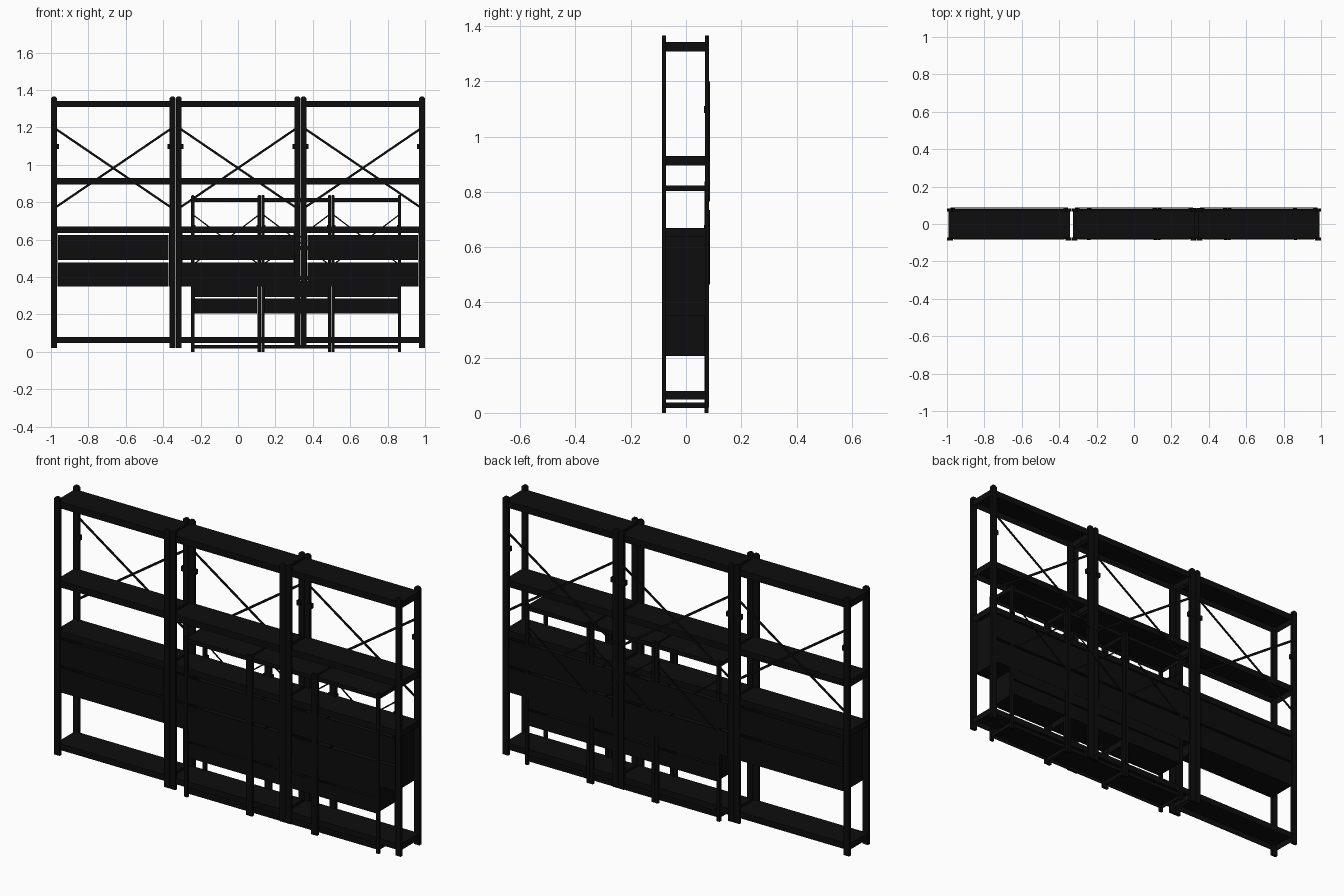
import bpy, bmesh, math
from mathutils import Matrix, Vector

if "Cube" in bpy.data.objects:
    bpy.data.objects.remove(bpy.data.objects["Cube"])

black = bpy.data.materials.new("black_steel")
black.diffuse_color = (0.004, 0.004, 0.004, 1)
black.use_nodes = True
black.node_tree.nodes["Principled BSDF"].inputs["Base Color"].default_value = black.diffuse_color


def finish(name, bm):
    bmesh.ops.recalc_face_normals(bm, faces=bm.faces)
    me = bpy.data.meshes.new(name)
    bm.to_mesh(me)
    bm.free()
    ob = bpy.data.objects.new(name, me)
    bpy.context.collection.objects.link(ob)
    me.materials.append(black)
    return ob


def box(name, lo, hi, open_side=0, wall=0.003):
    """Box between two corners; open_side +1/-1 removes the top/bottom and gives it sheet walls."""
    lo, hi = Vector(lo), Vector(hi)
    bm = bmesh.new()
    bmesh.ops.create_cube(bm, size=1, matrix=Matrix.Translation((lo + hi) / 2) @ Matrix.Diagonal((*(hi - lo), 1)))
    if open_side:
        bm.normal_update()
        f = [f for f in bm.faces if f.normal.z * open_side > 0.5]
        bmesh.ops.delete(bm, geom=f, context='FACES_ONLY')
    ob = finish(name, bm)
    if open_side:
        m = ob.modifiers.new("sheet", 'SOLIDIFY')
        m.thickness = wall
        m.offset = -1
    return ob


def post(name, x, w, y0, y1, z0, z1):
    """Upright with clipped top corners."""
    c = w * 0.25
    prof = [(x - w/2, z0), (x + w/2, z0), (x + w/2, z1 - c), (x + w/2 - c, z1),
            (x - w/2 + c, z1), (x - w/2, z1 - c)]
    bm = bmesh.new()
    f = bm.faces.new([bm.verts.new((px, y0, pz)) for px, pz in prof])
    ext = bmesh.ops.extrude_face_region(bm, geom=[f])
    bmesh.ops.translate(bm, vec=(0, y1 - y0, 0),
                        verts=[v for v in ext['geom'] if isinstance(v, bmesh.types.BMVert)])
    return finish(name, bm)


def brace(name, a, b, y, w):
    """Flat bar between two (x, z) points."""
    a, b = Vector((a[0], y, a[1])), Vector((b[0], y, b[1]))
    d = b - a
    ang = -math.atan2(d.z, d.x)
    bm = bmesh.new()
    bmesh.ops.create_cube(bm, size=1, matrix=Matrix.Translation((a + b) / 2)
                          @ Matrix.Rotation(ang, 4, 'Y') @ Matrix.Diagonal((d.length, 0.003, w, 1)))
    return finish(name, bm)


def rack(tag, cx, base, sx, sz, dy):
    """Three-bay shelving rack; sx and sz scale the width and height."""
    def Z(z):
        return base + (z - 0.02) * sz

    for i, mid in enumerate((-0.667, 0, 0.667)):
        def X(x):
            return cx + (mid + x) * sx
        n = f"{tag}_bay{i + 1}"
        # uprights with a small bracket on each rear one
        for s, side in ((-1, "left"), (1, "right")):
            xp, w = X(s * 0.3165), 0.031 * sx
            post(f"{n}_front_post_{side}", xp, w, -0.087 + dy, -0.073 + dy, base, Z(1.365))
            post(f"{n}_rear_post_{side}", xp, w, 0.068 - dy, 0.083 - dy, base, Z(1.365))
            xs = sorted((X(s * 0.291), X(s * 0.315)))
            box(f"{n}_bracket_{side}", (xs[0], 0.066 - dy, Z(1.085)), (xs[1], 0.085 - dy, Z(1.11)))
        # pan shelves, open underneath
        for k, (z0, z1) in enumerate(((0.048, 0.08), (0.636, 0.669), (0.896, 0.93), (1.308, 1.342))):
            box(f"{n}_shelf_{k + 1}", (X(-0.326), -0.08 + dy, Z(z0)), (X(0.326), 0.076 - dy, Z(z1)), -1)
        # two rows of bins below the middle shelf
        for k, (z0, z1) in enumerate(((0.35, 0.478), (0.49, 0.626))):
            box(f"{n}_bin_{k + 1}", (X(-0.296), -0.082 + dy, Z(z0)), (X(0.296), 0.08 - dy, Z(z1)), 1)
        # side plates that carry the bins
        for s, side in ((-1, "left"), (1, "right")):
            xs = sorted((X(s * 0.297), X(s * 0.301)))
            box(f"{n}_bin_hanger_{side}", (xs[0], -0.078 + dy, Z(0.35)), (xs[1], 0.076 - dy, Z(0.64)))
        # crossed rear braces
        brace(f"{n}_brace_a", (X(-0.312), Z(1.195)), (X(0.312), Z(0.77)), 0.0845 - dy, 0.012 * sx)
        brace(f"{n}_brace_b", (X(-0.312), Z(0.77)), (X(0.312), Z(1.195)), 0.086 - dy, 0.012 * sx)


rack("large", 0, 0.02, 1.0, 1.0, 0)
rack("small", 0.311, 0.0, 0.562, 0.623, 0.001)
